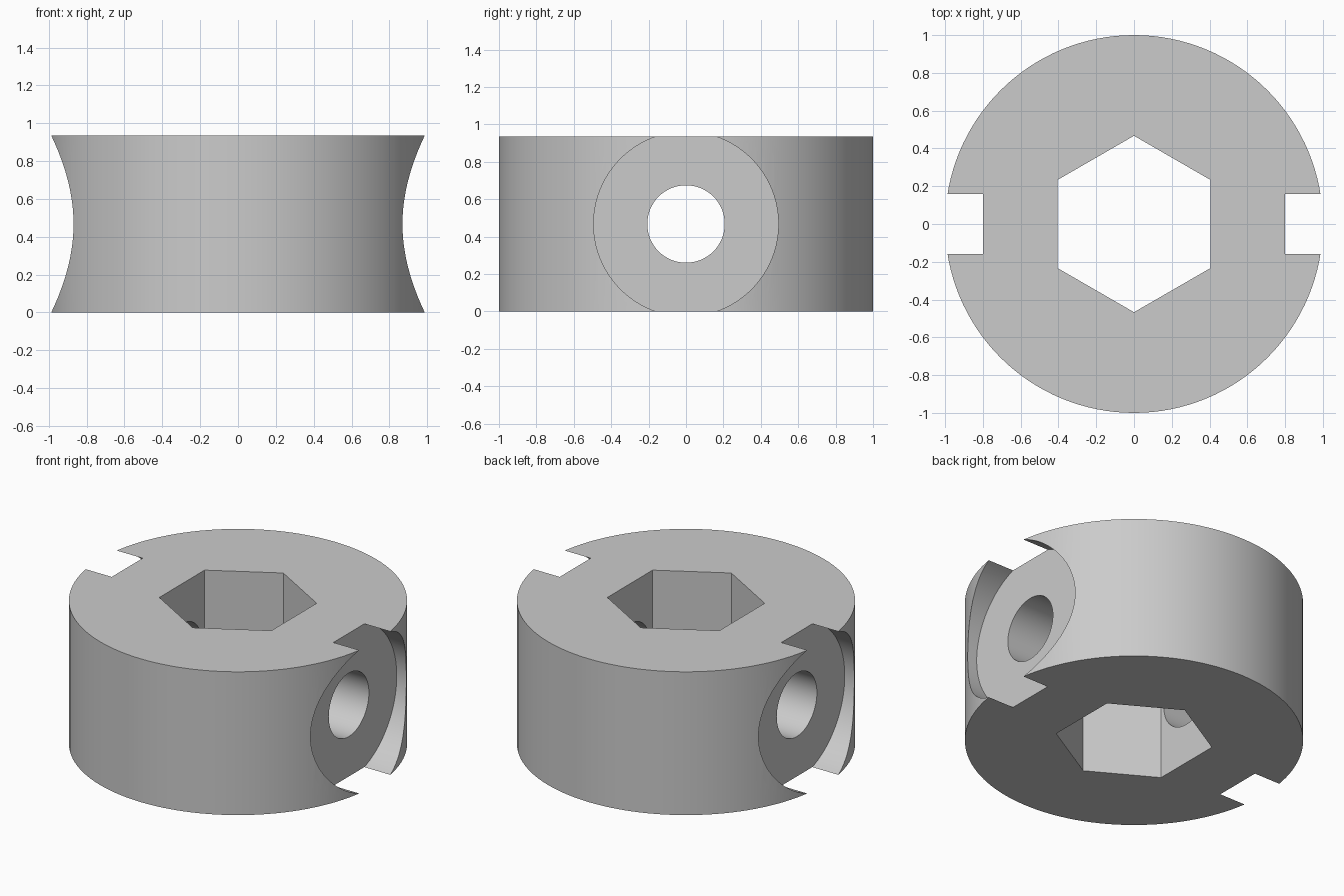
import bpy
from math import pi, radians

HEIGHT = 0.935
MID = HEIGHT / 2

if "Cube" in bpy.data.objects:
    bpy.data.objects.remove(bpy.data.objects["Cube"], do_unlink=True)

grey = bpy.data.materials.new("plain grey")
grey.use_nodes = True
colour = (0.6, 0.6, 0.6, 1)
grey.diffuse_color = colour
grey.node_tree.nodes["Principled BSDF"].inputs["Base Color"].default_value = colour


def cylinder(name, sides, radius, depth, x=0, sideways=False):
    bpy.ops.mesh.primitive_cylinder_add(
        vertices=sides, radius=radius, depth=depth,
        location=(x, 0, MID), rotation=(0, pi / 2 if sideways else 0, 0))
    obj = bpy.context.object
    obj.name = name
    obj.data.materials.append(grey)
    return obj


# Round collar body
collar = cylinder("collar", 128, 1, HEIGHT)

# Hexagonal bore, cross hole and the two flat-bottomed side recesses
cutters = [
    cylinder("hex_bore_cutter", 6, 0.467, 2),
    cylinder("cross_hole_cutter", 64, 0.207, 2.4, sideways=True),
]
for side in (-1, 1):
    cutters.append(cylinder("recess_cutter", 96, 0.494, 0.4, side * 1.0, True))

bpy.ops.object.select_all(action="DESELECT")
bpy.context.view_layer.objects.active = collar
collar.select_set(True)
for cutter in cutters:
    cutter.hide_render = True
    cut = collar.modifiers.new(cutter.name, "BOOLEAN")
    cut.operation = "DIFFERENCE"
    cut.solver = "EXACT"
    cut.object = cutter
    bpy.ops.object.modifier_apply(modifier=cut.name)
    bpy.data.objects.remove(cutter, do_unlink=True)

# Smooth curved walls, crisp edges
bpy.ops.object.shade_smooth_by_angle(angle=radians(30))
